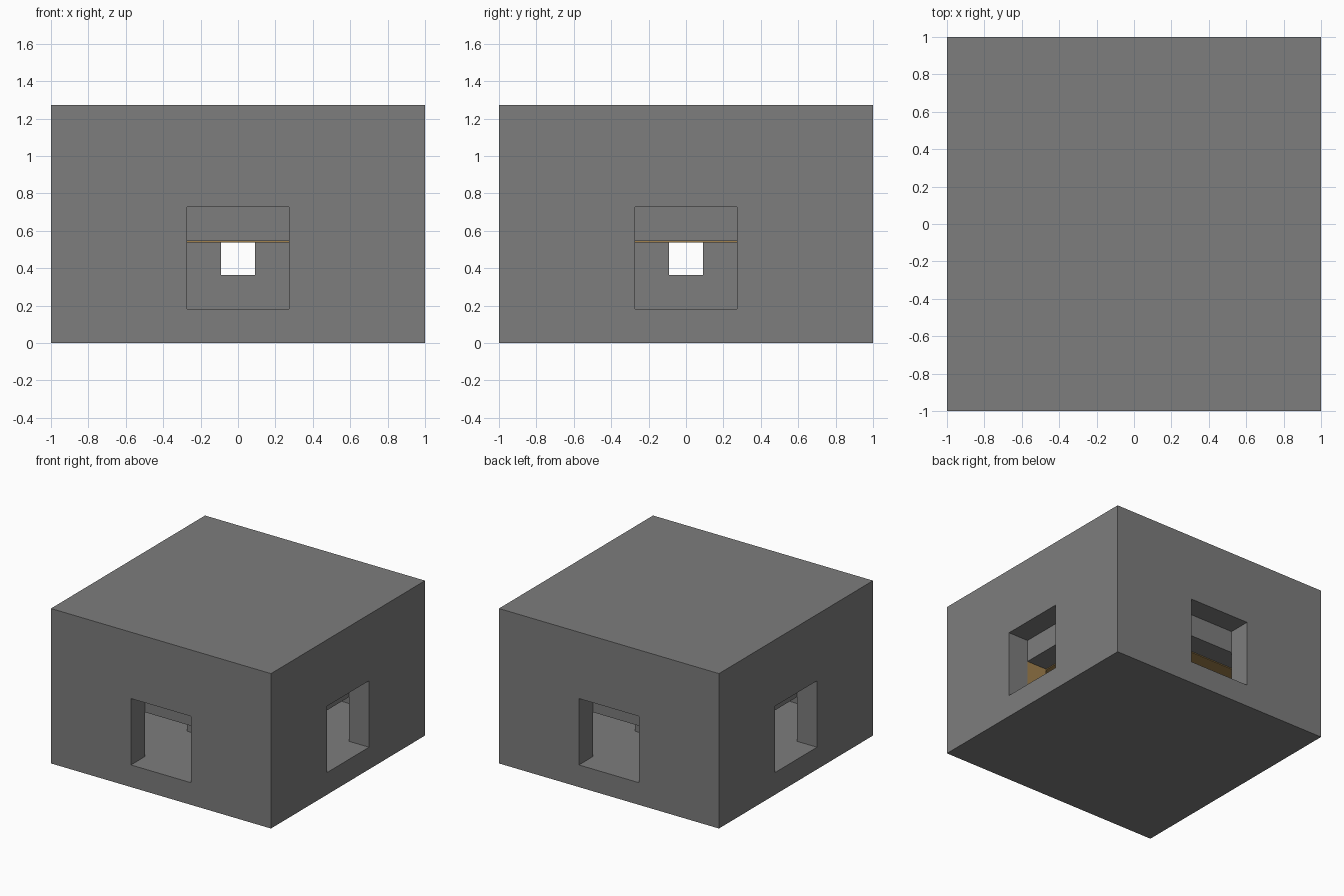
import bpy
from mathutils import Matrix, Vector

if "Cube" in bpy.data.objects:
    bpy.data.objects.remove(bpy.data.objects["Cube"], do_unlink=True)

U = 2 / 11  # one block


def material(name, rgb):
    m = bpy.data.materials.new(name)
    m.use_nodes = True
    m.diffuse_color = (*rgb, 1)
    m.node_tree.nodes["Principled BSDF"].inputs["Base Color"].default_value = (*rgb, 1)
    return m


stone = material("stone grey", (0.205, 0.205, 0.205))
wood = material("plank brown", (0.361, 0.223, 0.076))


def box(name, low, high, mat):
    """Box between two corners, measured in blocks."""
    low, high = Vector(low) * U, Vector(high) * U
    bpy.ops.mesh.primitive_cube_add(size=1)
    ob = bpy.context.object
    ob.name = name
    ob.data.transform(Matrix.Translation((low + high) / 2) @ Matrix.Diagonal((*(high - low), 1)))
    ob.data.materials.append(mat)
    return ob


def cut(target, cutters):
    """Subtract the cutters, then discard them."""
    for c in cutters:
        mod = target.modifiers.new("cut", 'BOOLEAN')
        mod.operation, mod.solver, mod.object = 'DIFFERENCE', 'EXACT', c
        bpy.context.view_layer.objects.active = target
        bpy.ops.object.modifier_apply(modifier=mod.name)
        bpy.data.objects.remove(c, do_unlink=True)


# Stone building: a low square room with a doorway in each wall
shell = box("building_shell", (-5.5, -5.5, 0), (5.5, 5.5, 7), stone)
cutters = [box("room_cutter", (-4.5, -4.5, 1), (4.5, 4.5, 3), stone)]
for s in (-1, 1):
    a, b = sorted((s * 4.5, s * 6))
    cutters.append(box("side_cutter", (a, -1.5, 1), (b, 1.5, 4), stone))
    cutters.append(box("end_cutter", (-1.5, a, 1), (1.5, b, 4), stone))
cut(shell, cutters)

# Plank ceiling inside the stone border
box("plank_ceiling", (-3.5, -3.5, 2.96), (3.5, 3.5, 3), wood)

# Central plinth with four corner pillars
box("plinth", (-1.5, -1.5, 1), (1.5, 1.5, 2), stone)
for x in (-1, 1):
    for y in (-1, 1):
        box("plinth_pillar", (x - 0.5, y - 0.5, 2), (x + 0.5, y + 0.5, 3), stone)

# Wooden post beside the side doorway
box("wooden_post", (3.5, -2.5, 1), (4.5, -1.5, 3), wood)
